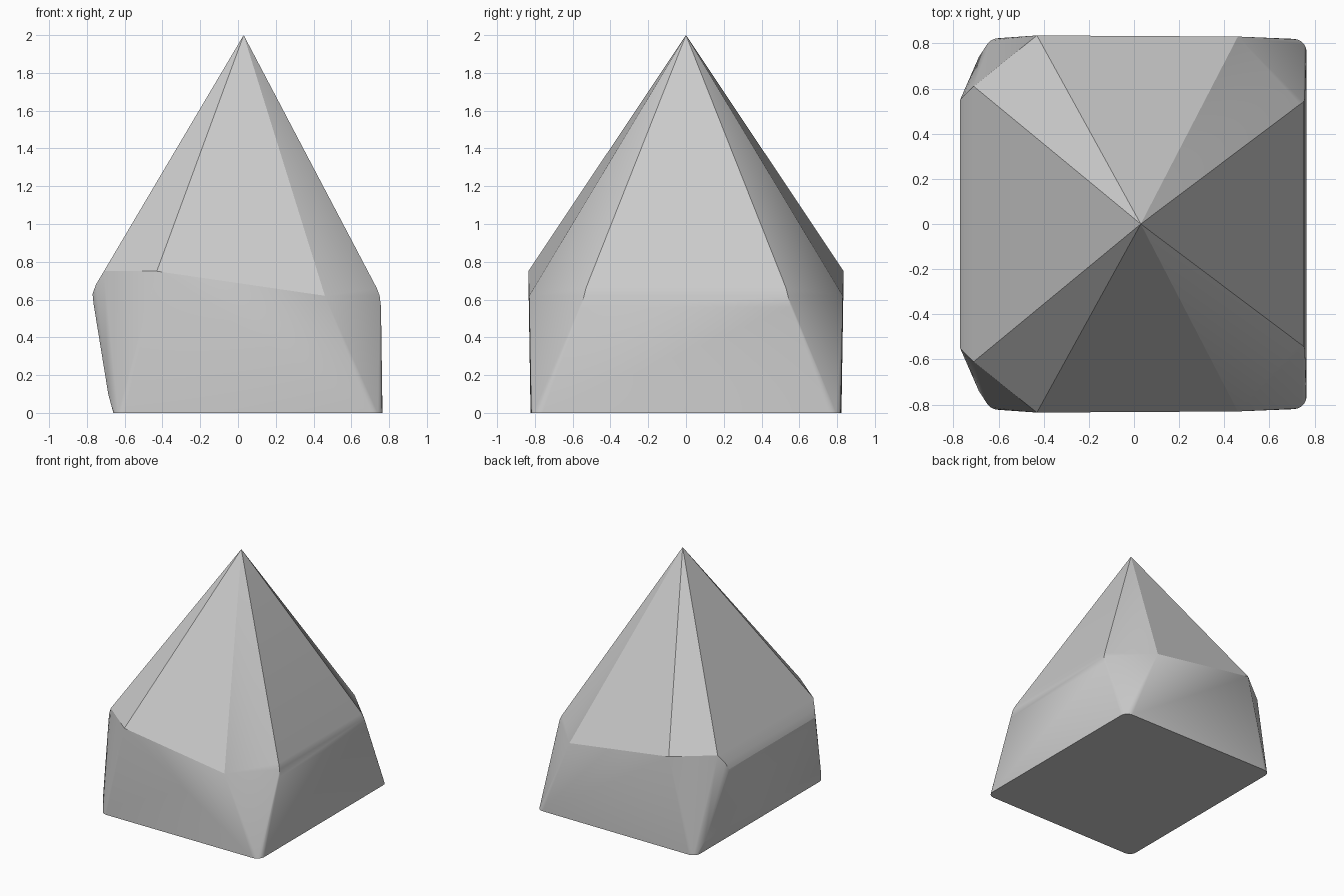
import bpy
import bmesh
import math

# Remove the default cube
cube = bpy.data.objects.get("Cube")
if cube:
    bpy.data.objects.remove(cube, do_unlink=True)

# Single stone colour
stone = bpy.data.materials.new("pale_grey_stone")
stone.use_nodes = True
GREY = (0.6, 0.6, 0.6, 1)
stone.diffuse_color = GREY
stone.node_tree.nodes["Principled BSDF"].inputs["Base Color"].default_value = GREY


def rounded_corner(cx, cy, radius, start, steps=5):
    """Quarter circle of base points around a corner centre."""
    angles = [math.radians(start + 90 * i / steps) for i in range(steps + 1)]
    return [(cx + radius * math.cos(a), cy + radius * math.sin(a), 0) for a in angles]


# Half outline on +y: base corners, then the girdle of the cut stone
half = rounded_corner(0.705, 0.76, 0.06, 0) + rounded_corner(-0.60, 0.763, 0.06, 90)
half += [
    (0.735, 0.53, 0.66), (0.75, 0.54, 0.62), (0.757, 0.555, 0.56),   # right shoulder
    (0.46, 0.83, 0.62), (-0.43, 0.835, 0.75),                         # side shoulder
    (-0.71, 0.61, 0.75), (-0.752, 0.57, 0.68),                        # left shoulder
    (-0.77, 0.55, 0.63), (-0.765, 0.56, 0.58),
    (-0.687, 0.74, 0.10),                                             # left foot
]

# Mirror the half and wrap it, with the apex, in a convex skin
bm = bmesh.new()
bm.verts.new((0.03, 0, 2))
for x, y, z in half:
    for side in (1, -1):
        bm.verts.new((x, side * y, z))
result = bmesh.ops.convex_hull(bm, input=bm.verts)
loose = [v for v in bm.verts if not v.link_faces]
bmesh.ops.delete(bm, geom=loose, context="VERTS")
bmesh.ops.dissolve_limit(bm, angle_limit=math.radians(1), verts=bm.verts, edges=bm.edges)
bmesh.ops.recalc_face_normals(bm, faces=bm.faces)

mesh = bpy.data.meshes.new("cut_stone")
bm.to_mesh(mesh)
bm.free()
mesh.materials.append(stone)
gem = bpy.data.objects.new("cut_stone", mesh)
bpy.context.collection.objects.link(gem)

# Smooth the rounded corners, keep the facets crisp
bpy.ops.object.select_all(action="DESELECT")
gem.select_set(True)
bpy.context.view_layer.objects.active = gem
bpy.ops.object.shade_smooth_by_angle(angle=math.radians(22))
